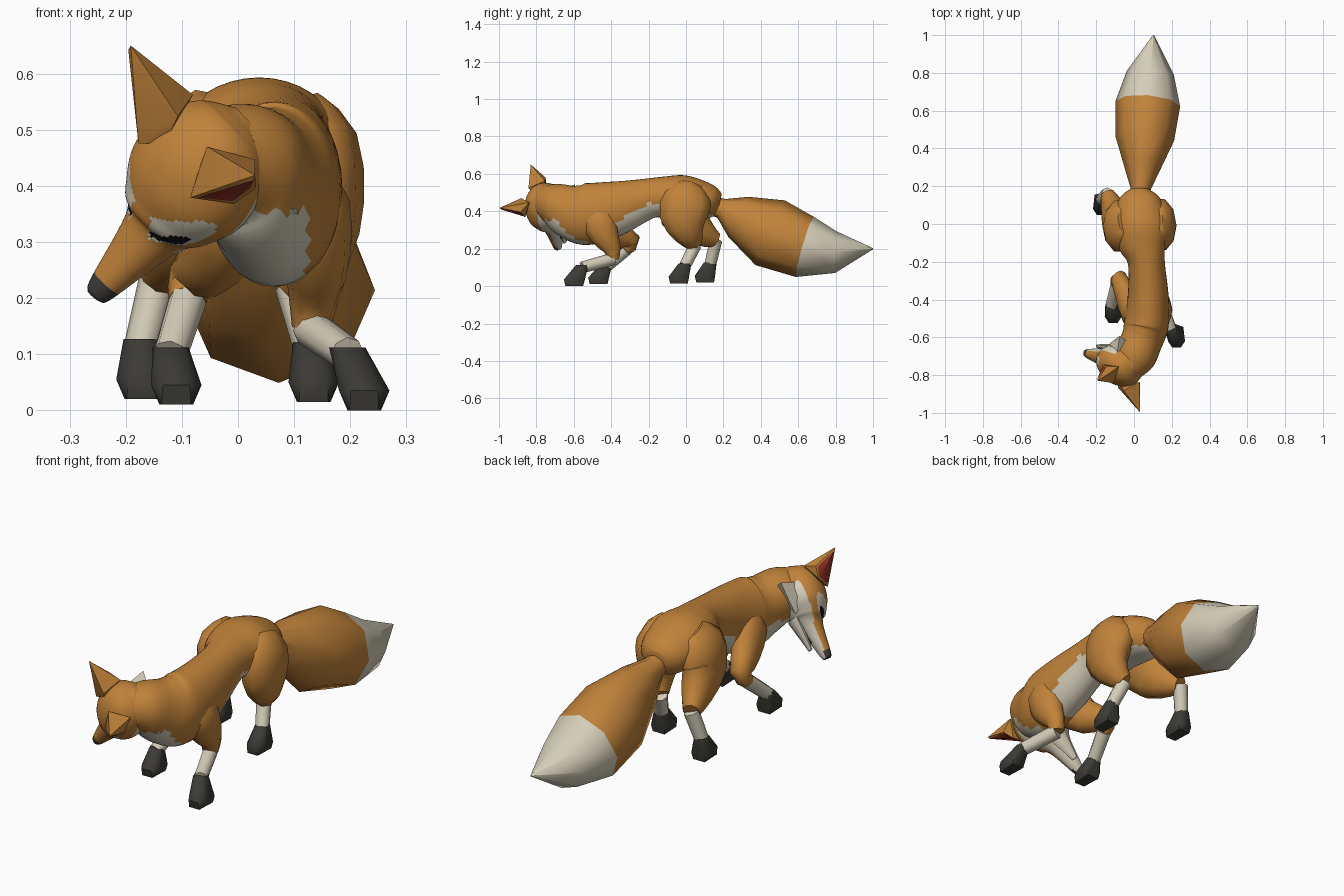
import bpy, bmesh, math
from mathutils import Vector, Matrix

if "Cube" in bpy.data.objects:
    bpy.data.objects.remove(bpy.data.objects["Cube"])


def material(name, r, g, b):
    m = bpy.data.materials.new(name)
    m.diffuse_color = (r, g, b, 1)
    m.use_nodes = True
    m.node_tree.nodes["Principled BSDF"].inputs["Base Color"].default_value = m.diffuse_color
    return m


MATS = [material("fur orange", .53, .225, .042), material("fur cream", .66, .61, .48),
        material("paw charcoal", .045, .043, .036), material("ear red", .33, .035, .02),
        material("eye black", .006, .006, .006)]
ORANGE, CREAM, DARK, RED, BLACK = range(5)
ID = Matrix.Identity(4)


def finish(name, bm, color, mat=ID, angle=60):
    """Colour faces by a rule (or one index), place and smooth the part."""
    bmesh.ops.recalc_face_normals(bm, faces=bm.faces)
    for f in bm.faces:
        if color is not None:
            f.material_index = color(f.calc_center_median()) if callable(color) else color
        f.smooth = True
    for e in bm.edges:
        if len(e.link_faces) == 2 and e.calc_face_angle(0) > math.radians(angle):
            e.smooth = False
    bm.transform(mat)
    me = bpy.data.meshes.new(name)
    bm.to_mesh(me)
    bm.free()
    for m in MATS:
        me.materials.append(m)
    ob = bpy.data.objects.new(name, me)
    bpy.context.collection.objects.link(ob)
    return ob


def refine(st, n):
    """Catmull-Rom between stations (x, y, z, half width, half depth)."""
    if n < 2:
        return st
    out = []
    for i in range(len(st) - 1):
        p = [st[max(i - 1, 0)], st[i], st[i + 1], st[min(i + 2, len(st) - 1)]]
        for t in (k / n for k in range(n)):
            out.append([b + .5 * t * (c - a + t * (2 * a - 5 * b + 4 * c - d + t * (3 * (b - c) + d - a)))
                        for a, b, c, d in zip(*p)])
    return out + [list(st[-1])]


def tube(name, st, color, sides=8, n=1, mat=ID):
    """Loft of elliptical rings along a path."""
    st = refine(st, n)
    bm = bmesh.new()
    rings = []
    for i, s in enumerate(st):
        c = Vector(s[:3])
        t = (Vector(st[min(i + 1, len(st) - 1)][:3]) - Vector(st[max(i - 1, 0)][:3])).normalized()
        side = Vector((1, 0, 0))
        side = (side - t * side.dot(t)).normalized()
        up = t.cross(side)
        rings.append([bm.verts.new(c + side * s[3] * math.cos(a) + up * s[4] * math.sin(a))
                      for a in (math.tau * k / sides for k in range(sides))])
    for r, q in zip(rings, rings[1:]):
        for k in range(sides):
            j = (k + 1) % sides
            bm.faces.new((r[k], r[j], q[j], q[k]))
    bm.faces.new(rings[0])
    bm.faces.new(rings[-1])
    return finish(name, bm, color, mat)


def hull_mesh(pts):
    bm = bmesh.new()
    bmesh.ops.convex_hull(bm, input=[bm.verts.new(p) for p in pts])
    bmesh.ops.delete(bm, geom=[v for v in bm.verts if not v.link_faces], context='VERTS')
    bmesh.ops.recalc_face_normals(bm, faces=bm.faces)
    return bm


# Torso and neck, cream on belly and chest
def torso_color(p):
    if p.y < -.53:
        return CREAM if p.z < .355 and p.x < .125 else ORANGE
    if -.41 < p.y < -.13:
        return CREAM if p.z < .445 - .6 * max(0, -.2 - p.y) else ORANGE
    return CREAM if p.y > -.13 and p.z < .38 and abs(p.x - .03) < .07 else ORANGE


tube("torso", [(.03, .18, .44, .055, .055), (.03, .13, .45, .11, .09),
               (.035, 0, .475, .145, .115), (.045, -.1, .475, .13, .112), (.065, -.2, .468, .098, .108),
               (.075, -.38, .415, .108, .147), (.065, -.53, .385, .118, .165),
               (.04, -.62, .4, .11, .145), (0, -.7, .435, .115, .115), (-.04, -.77, .445, .085, .085)],
     torso_color, sides=36, n=6)

# Tail with cream tip, drifting sideways along y
tube("tail", [(.02 + .083 * y, y, z, w, h) for y, z, w, h in (
    (.13, .435, .05, .05), (.19, .415, .055, .055), (.28, .37, .09, .12), (.45, .285, .155, .19),
    (.635, .21, .172, .168), (.8, .182, .125, .112), (1, .2, .003, .003))],
     lambda p: CREAM if p.y > .65 else ORANGE)

# Legs: orange upper part with shared girth, cream shin, dark paw
FRONT = (.05, .07), (.075, .1), (.06, .08), (.045, .05), (.034, .033)
HIND = (.06, .08), (.085, .135), (.08, .135), (.065, .085), (.038, .042)


def leg(name, girth, path, ankle, foot):
    tube(name + "_upper_leg", [p + g for p, g in zip(path, girth)], ORANGE, sides=10, n=2)
    tube(name + "_shin", [path[-1] + (.034, .034), ankle + (.031, .031)], CREAM)
    x, y, z = foot
    pts = [(ankle[0] + .032 * math.cos(a), ankle[1] + .034 * math.sin(a), ankle[2] + .012)
           for a in (math.tau * k / 8 for k in range(8))]
    for s in (-1, 1):
        pts += [(x + s * w, y + dy, z + h) for w, dy, h in
                ((.026, -.05, 0), (.03, .045, 0), (.045, -.025, .035), (.024, -.058, .035),
                 (.036, .05, .03))]
    finish(name + "_paw", hull_mesh(pts), DARK, angle=50)


leg("front_right", FRONT, [(.1, -.49, .44), (.125, -.47, .36), (.14, -.435, .27), (.135, -.395, .2),
                           (.13, -.39, .145)], (.195, -.555, .1), (.225, -.595, 0))
leg("front_left", FRONT, [(.03, -.49, .43), (0, -.46, .36), (-.04, -.38, .28), (-.08, -.29, .24),
                          (-.09, -.32, .195)], (-.12, -.43, .1), (-.11, -.465, .01))
leg("hind_right", HIND, [(.1, .02, .53), (.13, .005, .47), (.145, -.01, .37), (.135, .015, .28),
                         (.1, .05, .22)], (.13, -.005, .11), (.135, -.035, .015))
leg("hind_left", HIND, [(-.035, .02, .53), (-.07, 0, .47), (-.088, -.01, .38), (-.11, .08, .29),
                        (-.14, .16, .245)], (-.172, .13, .115), (-.172, .105, .02))

# Head frame: local x sideways, y towards the nose, z to the crown
F = Vector((-.66, .15, -.74)).normalized()
X = Vector((-.62, .46, .64))
X = (X - F * X.dot(F)).normalized()
HEAD = Matrix((X, F, X.cross(F))).transposed().to_4x4()
HEAD.translation = (-.08, -.745, .415)


# Skull and snout: nose, eyes and eye patches coloured by position
def head_color(p):
    if p.y > .25 and p.z > -.035:
        return DARK
    if abs(p.x) > .025:
        if ((p.y - .1) / .024) ** 2 + ((p.z - .027) / .011) ** 2 < 1:
            return BLACK
        if ((p.y - .08) / .055) ** 2 + ((p.z - .037) / .028) ** 2 < 1:
            return CREAM
    if p.y < -.06:
        return ORANGE
    return CREAM if p.z < (-.018 if p.y < .12 else -.028) else ORANGE


def head_tube(name, st, color, **kw):
    tube(name, [(0,) + s for s in st], color, mat=HEAD, **kw)


head_tube("head", [(-.14, -.02, .035, .035), (-.11, -.015, .08, .075), (-.05, 0, .118, .105),
                   (.02, -.003, .124, .103), (.08, -.012, .094, .08), (.13, -.02, .058, .05),
                   (.265, -.022, .026, .024), (.277, -.022, .014, .012)], head_color, sides=80, n=12)
head_tube("lower_jaw", [(.07, -.078, .048, .026), (.22, -.074, .014, .009)], CREAM)
head_tube("mouth", [(.08, -.066, .034, .012), (.195, -.06, .012, .009)], DARK)

# Ears and cheek tufts, mirrored across the head
EAR = [(.075, .012, .1), (.125, -.045, .13), (.18, -.113, .172), (.145, -.08, .07), (.128, -.03, .06),
       (.042, -.077, .12), (.045, -.02, .08), (.09, -.11, .04)]
TUFT = [(.09, .04, -.03), (.07, .06, -.085), (.1, -.06, -.03), (.05, -.08, -.11), (.15, -.075, -.108)]
for s, side in ((-1, "left"), (1, "right")):
    def flip(pts):
        return [Vector((s * a, b, c)) for a, b, c in pts]
    finish(side + "_cheek_tuft", hull_mesh(flip(TUFT)), CREAM, HEAD)
    # red inner ear: inset of the faces on the outward opening
    bm = hull_mesh(flip(EAR))
    out = Vector((s * .8, .58, .05)).normalized()
    inner = [f for f in bm.faces if f.normal.dot(out) > .72]
    bmesh.ops.inset_region(bm, faces=inner, thickness=.008, depth=-.004, use_even_offset=True)
    for f in inner:
        f.material_index = RED
    finish(side + "_ear", bm, None, HEAD, 40)
